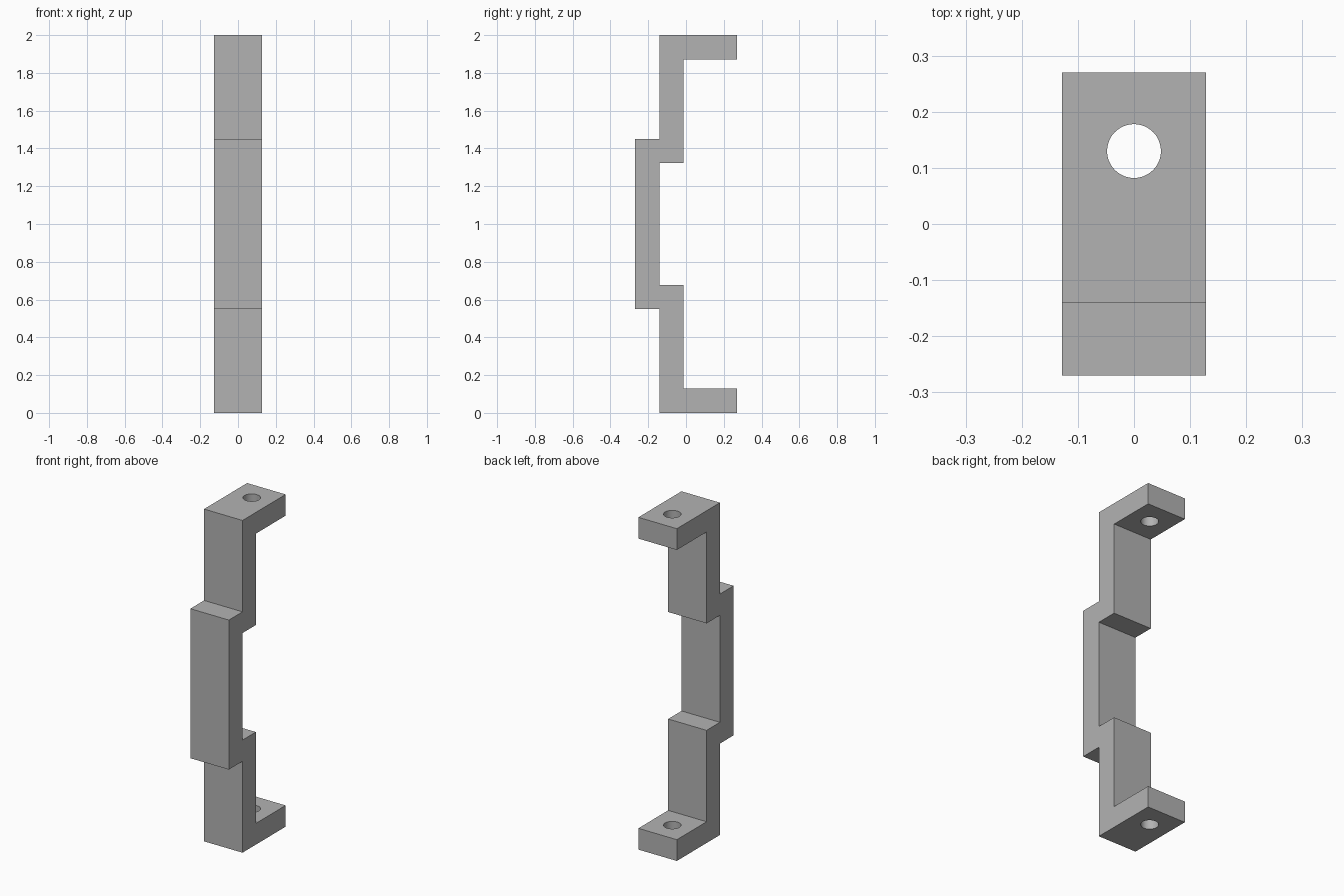
import bpy
import bmesh

default_cube = bpy.data.objects.get("Cube")
if default_cube:
    bpy.data.objects.remove(default_cube, do_unlink=True)

HALF_WIDTH = 0.128
HEIGHT = 2.0
HOLE_Y, HOLE_RADIUS = 0.13, 0.048

# Single grey material
grey = bpy.data.materials.new("plain grey")
grey.use_nodes = True
colour = (0.45, 0.45, 0.45, 1.0)
grey.diffuse_color = colour
grey.node_tree.nodes["Principled BSDF"].inputs["Base Color"].default_value = colour

# Upper half of the stepped side profile (y, z), mirrored to the lower half
upper = [(-0.27, 1.45), (-0.14, 1.45), (-0.14, 2.0), (0.27, 2.0),
         (0.27, 1.872), (-0.013, 1.872), (-0.013, 1.322), (-0.14, 1.322)]
profile = upper + [(y, HEIGHT - z) for y, z in reversed(upper)]

# Bracket: the profile extruded across its width
bm = bmesh.new()
side = bm.faces.new([bm.verts.new((-HALF_WIDTH, y, z)) for y, z in profile])
extruded = bmesh.ops.extrude_face_region(bm, geom=[side])["geom"]
bmesh.ops.translate(bm, vec=(2 * HALF_WIDTH, 0, 0),
                    verts=[v for v in extruded if isinstance(v, bmesh.types.BMVert)])
bmesh.ops.recalc_face_normals(bm, faces=bm.faces)
mesh = bpy.data.meshes.new("bracket")
bm.to_mesh(mesh)
bm.free()
mesh.materials.append(grey)
bracket = bpy.data.objects.new("bracket", mesh)
bpy.context.collection.objects.link(bracket)

# Screw holes: one long cutter through both end tabs
bpy.ops.mesh.primitive_cylinder_add(vertices=48, radius=HOLE_RADIUS, depth=HEIGHT + 0.4,
                                    location=(0, HOLE_Y, HEIGHT / 2))
cutter = bpy.context.object
cutter.name = "screw_hole_cutter"
cutter.hide_render = True
cutter.data.materials.append(grey)

bpy.ops.object.select_all(action="DESELECT")
bracket.select_set(True)
bpy.context.view_layer.objects.active = bracket
holes = bracket.modifiers.new("screw holes", "BOOLEAN")
holes.operation = "DIFFERENCE"
holes.solver = "EXACT"
holes.object = cutter
bpy.ops.object.modifier_apply(modifier=holes.name)
bpy.data.objects.remove(cutter, do_unlink=True)

# Smooth hole walls, crisp bracket edges
bpy.ops.object.shade_smooth_by_angle()
